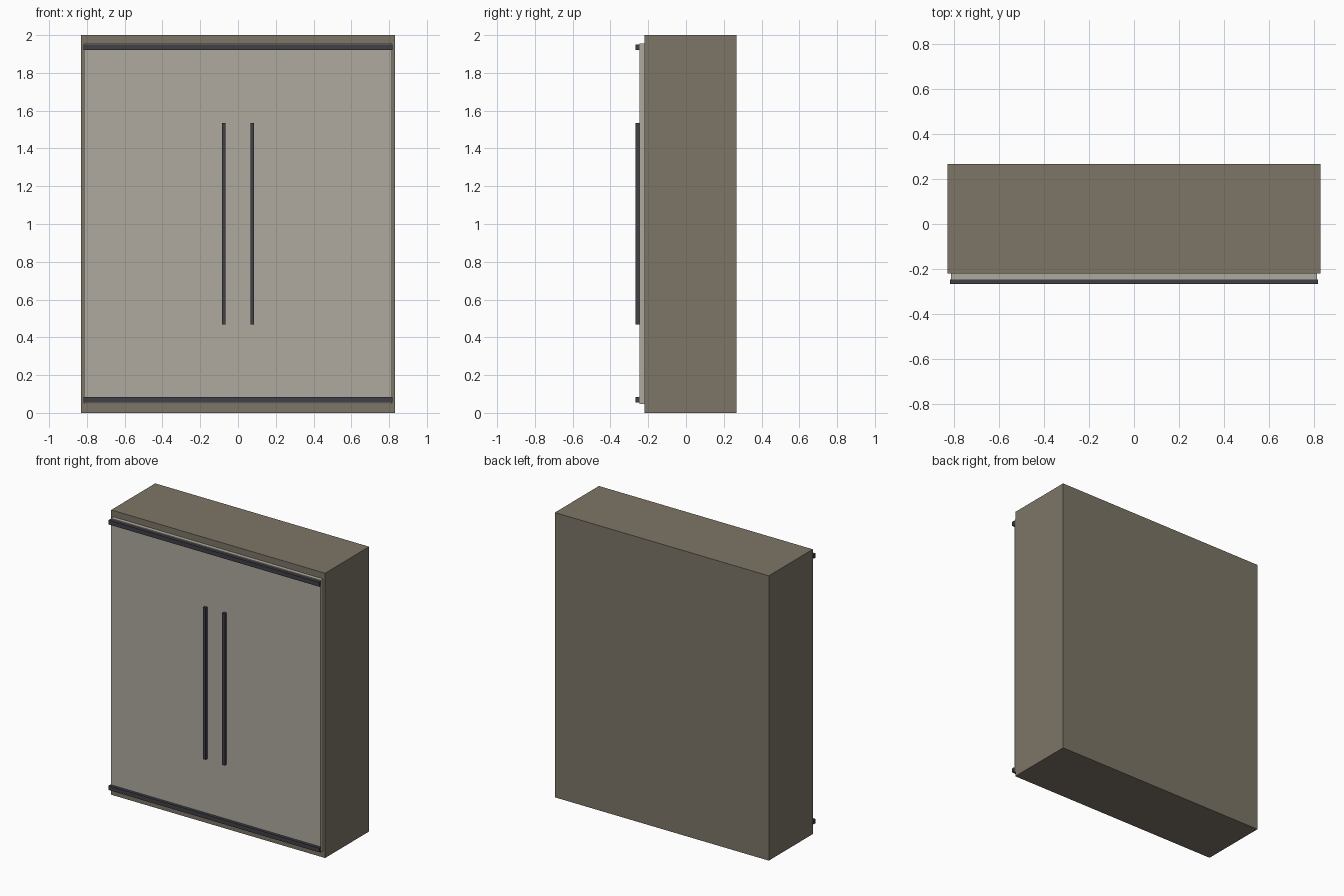
import bpy

cube = bpy.data.objects.get("Cube")
if cube:
    bpy.data.objects.remove(cube, do_unlink=True)


def material(name, color):
    mat = bpy.data.materials.new(name)
    mat.use_nodes = True
    mat.diffuse_color = (*color, 1)
    mat.node_tree.nodes["Principled BSDF"].inputs["Base Color"].default_value = (*color, 1)
    return mat


def box(name, mat, x, y, z):
    """Axis-aligned box from (low, high) pairs."""
    spans = (x, y, z)
    bpy.ops.mesh.primitive_cube_add(size=1, location=[(a + b) / 2 for a, b in spans])
    obj = bpy.context.object
    obj.name = obj.data.name = name
    obj.scale = [b - a for a, b in spans]
    bpy.ops.object.transform_apply(location=False, rotation=False, scale=True)
    obj.data.materials.append(mat)
    return obj


body_mat = material("taupe body", (0.205, 0.178, 0.136))
door_mat = material("pale stone door", (0.429, 0.402, 0.352))
metal_mat = material("dark metal", (0.05, 0.05, 0.062))

BACK, BODY_FRONT, DOOR_FRONT, TRIM_FRONT = 0.268, -0.22, -0.247, -0.268

# Cabinet carcass and front panel
box("cabinet_body", body_mat, (-0.831, 0.831), (BODY_FRONT, BACK), (0, 2))
box("door_panel", door_mat, (-0.815, 0.815), (DOOR_FRONT, BODY_FRONT), (0.046, 1.956))

# Sliding rails
for name, z in (("bottom_rail", 0.07), ("top_rail", 1.935)):
    box(name, metal_mat, (-0.819, 0.819), (TRIM_FRONT, DOOR_FRONT), (z - 0.015, z + 0.015))

# Long vertical handles
for name, x in (("right_handle", -0.075), ("left_handle", 0.075)):
    box(name, metal_mat, (x - 0.01, x + 0.01), (TRIM_FRONT, DOOR_FRONT), (0.468, 1.534))
